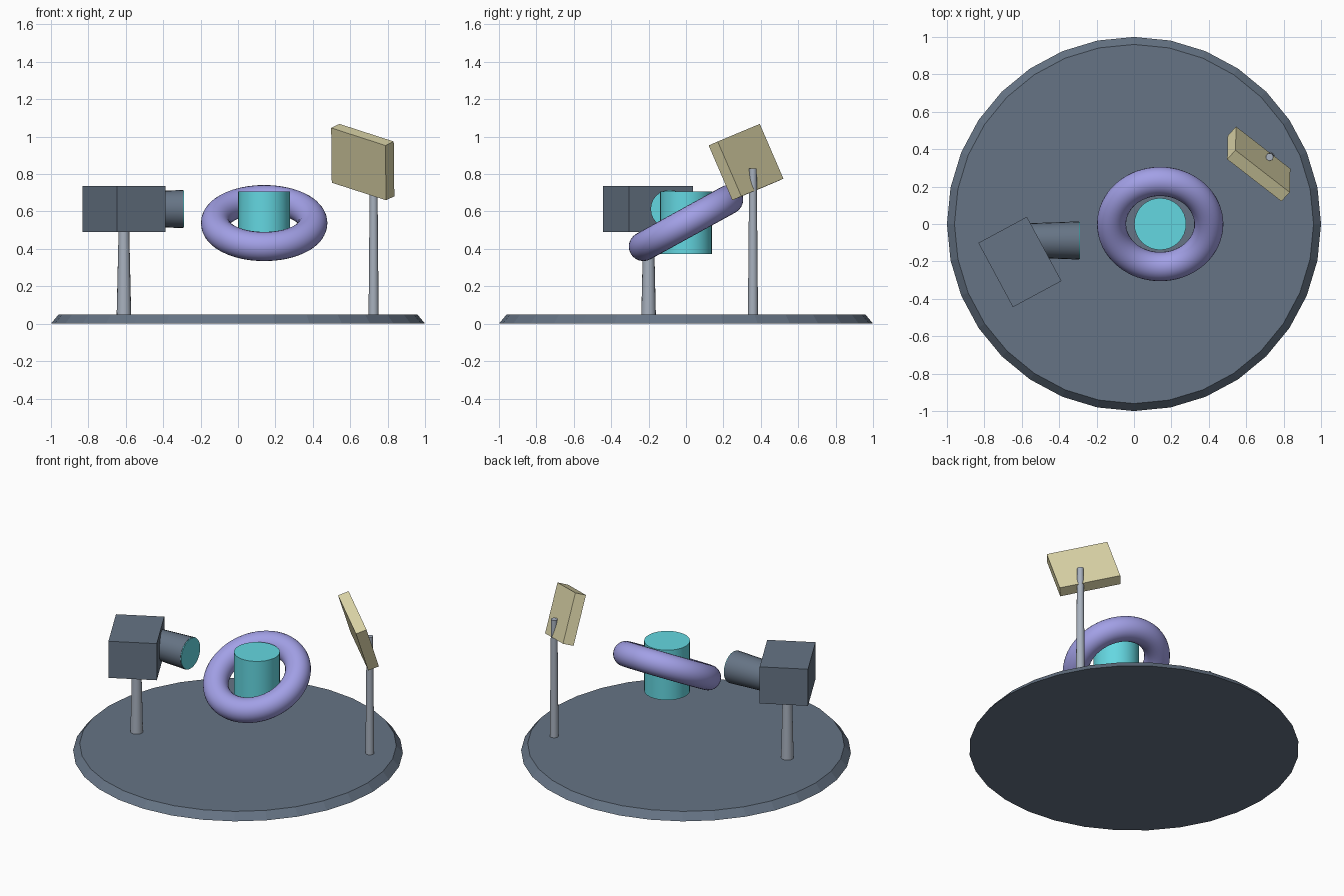
import bpy
import math
from mathutils import Matrix, Vector

cube = bpy.data.objects.get("Cube")
if cube:
    bpy.data.objects.remove(cube, do_unlink=True)


def material(name, *srgb):
    """Flat colour from 0-255 sRGB values."""
    lin = [((c / 255 + 0.055) / 1.055) ** 2.4 for c in srgb]
    mat = bpy.data.materials.new(name)
    mat.use_nodes = True
    mat.diffuse_color = (*lin, 1)
    bsdf = mat.node_tree.nodes["Principled BSDF"]
    bsdf.inputs["Base Color"].default_value = (*lin, 1)
    return mat


slate = material("slate", 102, 116, 133)
steel = material("steel grey", 168, 177, 190)
teal = material("teal", 100, 215, 225)
lilac = material("lilac", 162, 160, 230)
cream = material("cream", 220, 213, 168)


def finish(name, mat, smooth=True):
    obj = bpy.context.object
    obj.name = obj.data.name = name
    obj.data.materials.append(mat)
    if smooth:
        bpy.ops.object.shade_smooth_by_angle(angle=math.radians(35))
    return obj


def cone(name, mat, start, end, r1, r2, sides=24, smooth=True):
    """Tapered cylinder between two points."""
    start, end = Vector(start), Vector(end)
    axis = end - start
    bpy.ops.mesh.primitive_cone_add(
        vertices=sides, radius1=r1, radius2=r2, depth=axis.length,
        location=(start + end) / 2,
        rotation=axis.to_track_quat('Z', 'Y').to_euler())
    return finish(name, mat, smooth)


def box(name, mat, centre, size, axes):
    """Box whose local x, y, z point along the given axes."""
    bpy.ops.mesh.primitive_cube_add(size=1)
    obj = finish(name, mat, smooth=False)
    obj.data.transform(Matrix.Diagonal((*size, 1)))
    rot = Matrix(axes).transposed().to_4x4()
    obj.matrix_world = Matrix.Translation(centre) @ rot
    return obj


# Round platform with a sloping rim
cone("platform", slate, (0, 0, 0), (0, 0, 0.048), 1, 0.96, 32, smooth=False)

# Projector on a post, with a lens facing the centre
cone("projector_post", steel, (-0.61, -0.2, 0.04), (-0.61, -0.2, 0.52), 0.039, 0.028, 16)
turn = Matrix.Rotation(math.radians(28.3), 3, 'Z')
box("projector_body", slate, (-0.61, -0.203, 0.613), (0.295, 0.39, 0.245),
    [turn.col[i] for i in range(3)])
cone("lens_barrel", slate, (-0.56, -0.088, 0.613), (-0.293, -0.088, 0.613), 0.092, 0.102)
cone("lens_glass", teal, (-0.295, -0.088, 0.613), (-0.288, -0.088, 0.613), 0.1, 0.1)

# Floating core with a tilted ring around it
cone("core", teal, (0.14, 0, 0.372), (0.14, 0, 0.706), 0.139, 0.139, 32)
bpy.ops.mesh.primitive_torus_add(
    major_radius=0.26, minor_radius=0.078, major_segments=64, minor_segments=24,
    location=(0.14, 0, 0.538), rotation=(math.radians(28.8), 0, 0))
bpy.ops.object.shade_smooth()
finish("ring", lilac, smooth=False)

# Tilted panel on a slim post
cone("panel_post", steel, (0.725, 0.358, 0.04), (0.725, 0.358, 0.83), 0.027, 0.02, 16)
across = Vector((0.29, -0.225, -0.094)).normalized()
down = Vector((0, 0.129, -0.292))
down = (down - across * down.dot(across)).normalized()
box("panel", cream, (0.667, 0.321, 0.864), (0.379, 0.319, 0.069),
    [across, down, across.cross(down)])
